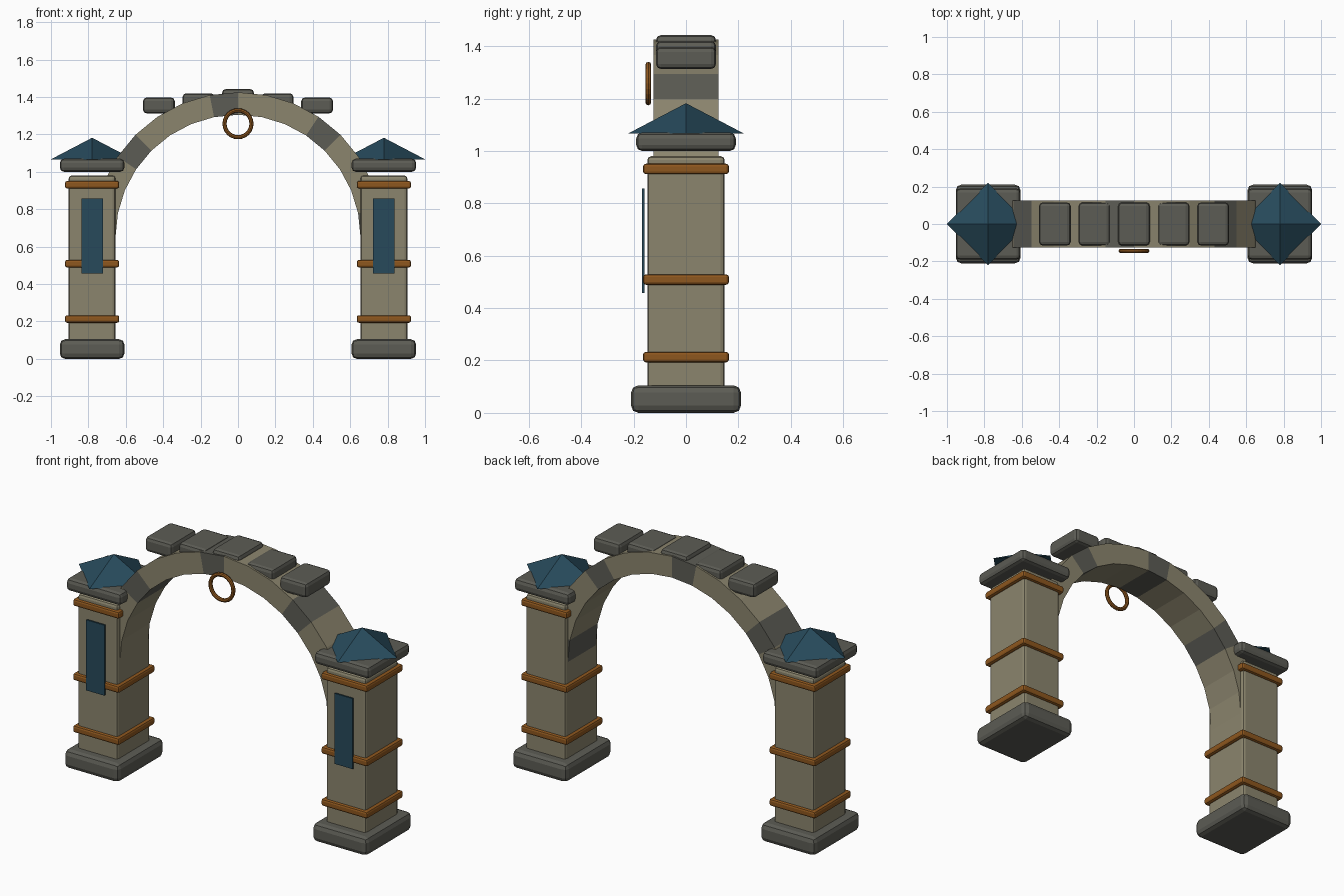
import bpy, bmesh, math
from mathutils import Matrix

if "Cube" in bpy.data.objects:
    bpy.data.objects.remove(bpy.data.objects["Cube"])


def material(name, rgb):
    m = bpy.data.materials.new(name)
    m.diffuse_color = (*rgb, 1)
    m.use_nodes = True
    m.node_tree.nodes["Principled BSDF"].inputs["Base Color"].default_value = m.diffuse_color
    return m


TAN = material("tan_stone", (0.26, 0.235, 0.155))
GREY = material("dark_grey_stone", (0.107, 0.107, 0.09))
TEAL = material("teal_slate", (0.02, 0.068, 0.105))
BRONZE = material("bronze", (0.27, 0.095, 0.013))


def finish(bm, name, *mats):
    bmesh.ops.recalc_face_normals(bm, faces=bm.faces)
    me = bpy.data.meshes.new(name)
    bm.to_mesh(me)
    bm.free()
    for m in mats:
        me.materials.append(m)
    ob = bpy.data.objects.new(name, me)
    bpy.context.collection.objects.link(ob)
    return ob


def block(name, centre, size, mat, bevel=0.0, segments=2):
    bm = bmesh.new()
    bmesh.ops.create_cube(bm, size=1, matrix=Matrix.Translation(centre) @ Matrix.Diagonal((*size, 1)))
    if bevel:
        bmesh.ops.bevel(bm, geom=bm.edges[:], offset=bevel, segments=segments,
                        profile=0.5, affect='EDGES')
    return finish(bm, name, mat)


# Two matching pillars
for side, s in (("left", -1), ("right", 1)):
    x = 0.78 * s
    block(f"{side}_base", (x, 0, 0.0525), (0.345, 0.42, 0.105), GREY, 0.028)
    block(f"{side}_shaft", (x, 0, 0.53), (0.25, 0.295, 0.90), TAN, 0.015)
    block(f"{side}_cap", (x, 0, 1.035), (0.345, 0.38, 0.07), GREY, 0.022)
    for i, z in enumerate((0.213, 0.509, 0.931)):
        block(f"{side}_band_{i + 1}", (x, 0, z), (0.29, 0.328, 0.04), BRONZE, 0.011)
    block(f"{side}_banner", (x, -0.1625, 0.657), (0.115, 0.0095, 0.4), TEAL)

    # Pyramid roof, corners on the axes
    bm = bmesh.new()
    bmesh.ops.create_cone(bm, cap_ends=True, segments=4, radius1=0.22, radius2=0, depth=0.115,
                          matrix=Matrix.Translation((x, 0, 1.1245)))
    finish(bm, f"{side}_roof", TEAL)

# Arch of 16 stones, every fourth one dark
N, R_IN, R_OUT, HALF, ZC = 16, 0.655, 0.775, 0.125, 0.65
bm = bmesh.new()
rings = []
for i in range(N + 1):
    a = math.pi * i / N
    rings.append([bm.verts.new((r * math.cos(a), y, ZC + r * math.sin(a)))
                  for r, y in ((R_IN, -HALF), (R_OUT, -HALF), (R_OUT, HALF), (R_IN, HALF))])
for i in range(N):
    p, q = rings[i], rings[i + 1]
    for k in range(4):
        f = bm.faces.new((p[k], p[(k + 1) % 4], q[(k + 1) % 4], q[k]))
        f.material_index = 1 if i % 4 == 0 else 0
bm.faces.new(rings[0]).material_index = 1
bm.faces.new(rings[-1])
finish(bm, "arch", TAN, GREY)

# Five coping stones along the crown
for i in range(-2, 3):
    block(f"coping_stone_{i + 3}", (0.2115 * i, 0, 1.4 - 0.0225 * abs(i)),
          (0.17, 0.23, 0.085), GREY, 0.02)

# Hanging ring at the front of the crown
bpy.ops.mesh.primitive_torus_add(major_segments=24, minor_segments=8, major_radius=0.072,
                                 minor_radius=0.011, location=(0, -0.144, 1.257),
                                 rotation=(math.pi / 2, 0, 0))
ring = bpy.context.object
ring.name = "hanging_ring"
ring.data.materials.append(BRONZE)
